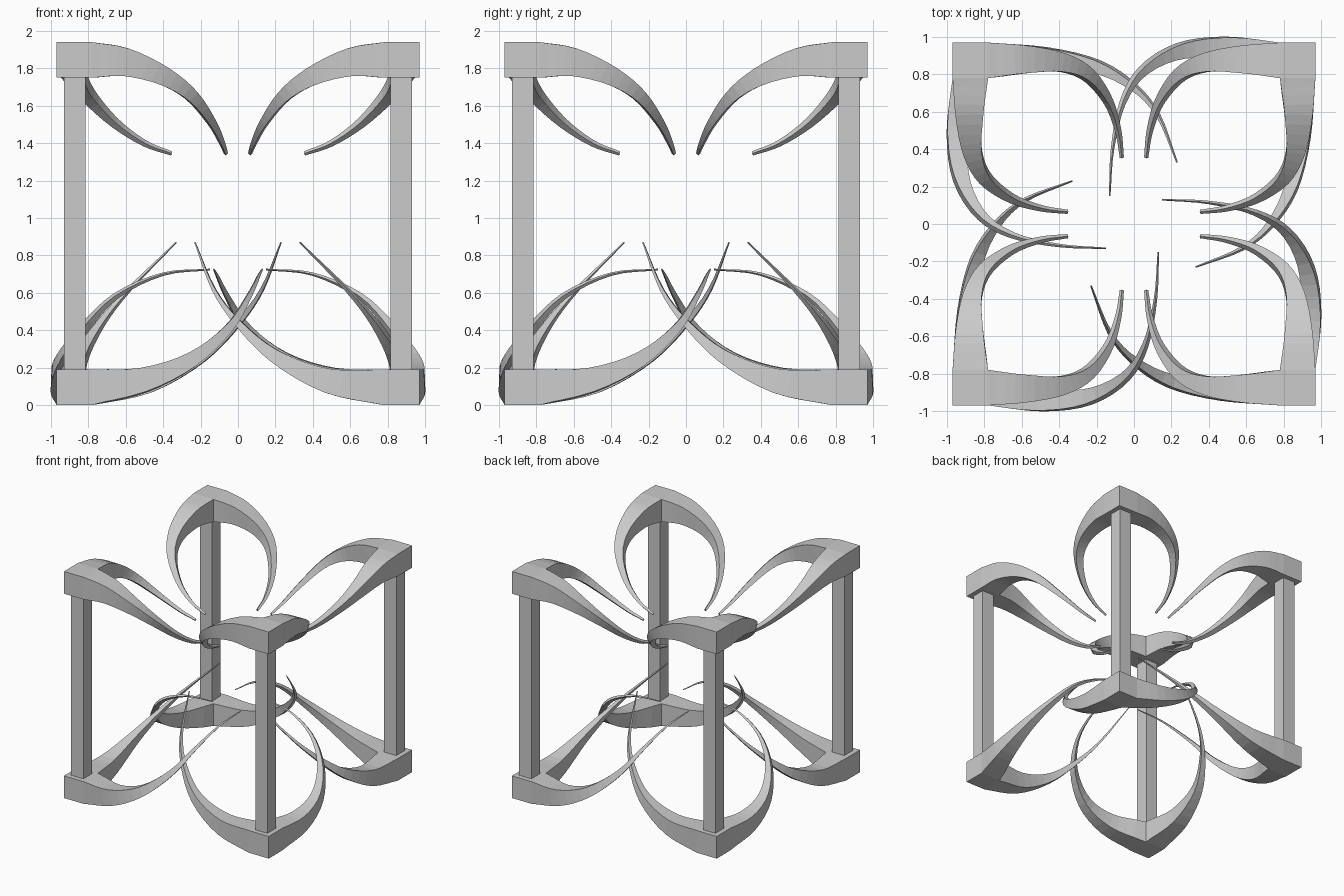
import bpy, bmesh, math
from mathutils import Vector, Matrix

if "Cube" in bpy.data.objects:
    bpy.data.objects.remove(bpy.data.objects["Cube"], do_unlink=True)

grey = bpy.data.materials.new("plain grey")
grey.use_nodes = True
GREY = (0.6, 0.6, 0.6, 1)
grey.diffuse_color = GREY
grey.node_tree.nodes["Principled BSDF"].inputs["Base Color"].default_value = GREY

BLOCK, CENTRE, HEIGHT = 0.19, 0.875, 1.94
STEPS = 4


def finish(bm, name, turn):
    """Turn a part about the vertical axis and make it an object."""
    bm.transform(Matrix.Rotation(turn, 4, "Z"))
    bmesh.ops.recalc_face_normals(bm, faces=bm.faces)
    mesh = bpy.data.meshes.new(name)
    bm.to_mesh(mesh)
    bm.free()
    mesh.materials.append(grey)
    bpy.context.collection.objects.link(bpy.data.objects.new(name, mesh))


def box(name, centre, size, turn):
    bm = bmesh.new()
    bmesh.ops.create_cube(bm, size=1, matrix=Matrix.LocRotScale(centre, None, size))
    finish(bm, name, turn)


def spline(points):
    """Sample a smooth curve through points of (x, y, z, width)."""
    p = [Vector(q) for q in points]
    p = [2 * p[0] - p[1]] + p + [2 * p[-1] - p[-2]]
    out = []
    for a, b, c, d in zip(p, p[1:], p[2:], p[3:]):
        for k in range(STEPS):
            t = k / STEPS
            out.append(b + (c - a) * t / 2 + (a * 2 - b * 5 + c * 4 - d) * t * t / 2
                       + (b * 3 - a - c * 3 + d) * t ** 3 / 2)
    return out + [p[-2]]


def arm(name, points, turn, mirrored=False):
    """Sweep a tapering square along a path without twisting it."""
    path = spline(points)
    bm = bmesh.new()
    tangent, side, up = Vector((-1, 0, 0)), Vector((0, 1, 0)), Vector((0, 0, 1))
    rings = []
    for i, p in enumerate(path):
        if i:
            new = (path[min(i + 1, len(path) - 1)] - path[i - 1]).to_3d().normalized()
            q = tangent.rotation_difference(new)
            tangent, side, up = new, q @ side, q @ up
        half = p.w / 2
        rings.append([bm.verts.new(p.to_3d() + side * half * a + up * half * b)
                      for a, b in ((-1, -1), (1, -1), (1, 1), (-1, 1))])
    for r, s in zip(rings, rings[1:]):
        for k in range(4):
            j = (k + 1) % 4
            bm.faces.new((r[k], r[j], s[j], s[k]))
    bm.faces.new(rings[-1])
    if mirrored:  # swap x and y across the corner diagonal
        for v in bm.verts:
            v.co.x, v.co.y = v.co.y, v.co.x
    finish(bm, name, turn)


# Paths leave the corner at +x +y and head towards -x
TOP = [(0.78, CENTRE, 1.845, 0.19), (0.6, 0.88, 1.833, 0.15), (0.4, 0.865, 1.76, 0.1),
       (0.25, 0.8, 1.655, 0.065), (0.14, 0.66, 1.51, 0.04), (0.085, 0.5, 1.4, 0.025),
       (0.065, 0.355, 1.345, 0.016)]
LOW_TALL = [(0.78, CENTRE, 0.095, 0.19), (0.48, 0.88, 0.13, 0.13), (0.2, 0.84, 0.26, 0.07),
            (0, 0.73, 0.44, 0.035), (-0.13, 0.58, 0.62, 0.018), (-0.23, 0.33, 0.87, 0.006)]
LOW_WIDE = [(0.78, CENTRE, 0.095, 0.19), (0.5, 0.935, 0.135, 0.13), (0.25, 0.925, 0.24, 0.08),
            (0.05, 0.82, 0.41, 0.045), (-0.06, 0.65, 0.585, 0.025), (-0.115, 0.4, 0.7, 0.013),
            (-0.13, 0.15, 0.725, 0.006)]

for n, corner in enumerate(("back_left", "back_right", "front_right", "front_left")):
    turn = n * math.pi / 2
    # Corner blocks and the post between them
    for level, z in (("bottom", BLOCK / 2), ("top", HEIGHT - BLOCK / 2)):
        box(f"{corner}_{level}_block", (CENTRE, CENTRE, z), (BLOCK,) * 3, turn)
    box(f"{corner}_post", (0.872, 0.872, HEIGHT / 2), (0.115, 0.115, HEIGHT - 2 * BLOCK), turn)
    # Curling arms
    arm(f"{corner}_top_arm_a", TOP, turn)
    arm(f"{corner}_top_arm_b", TOP, turn, True)
    arm(f"{corner}_bottom_wide_arm", LOW_WIDE, turn)
    arm(f"{corner}_bottom_tall_arm", LOW_TALL, turn, True)
